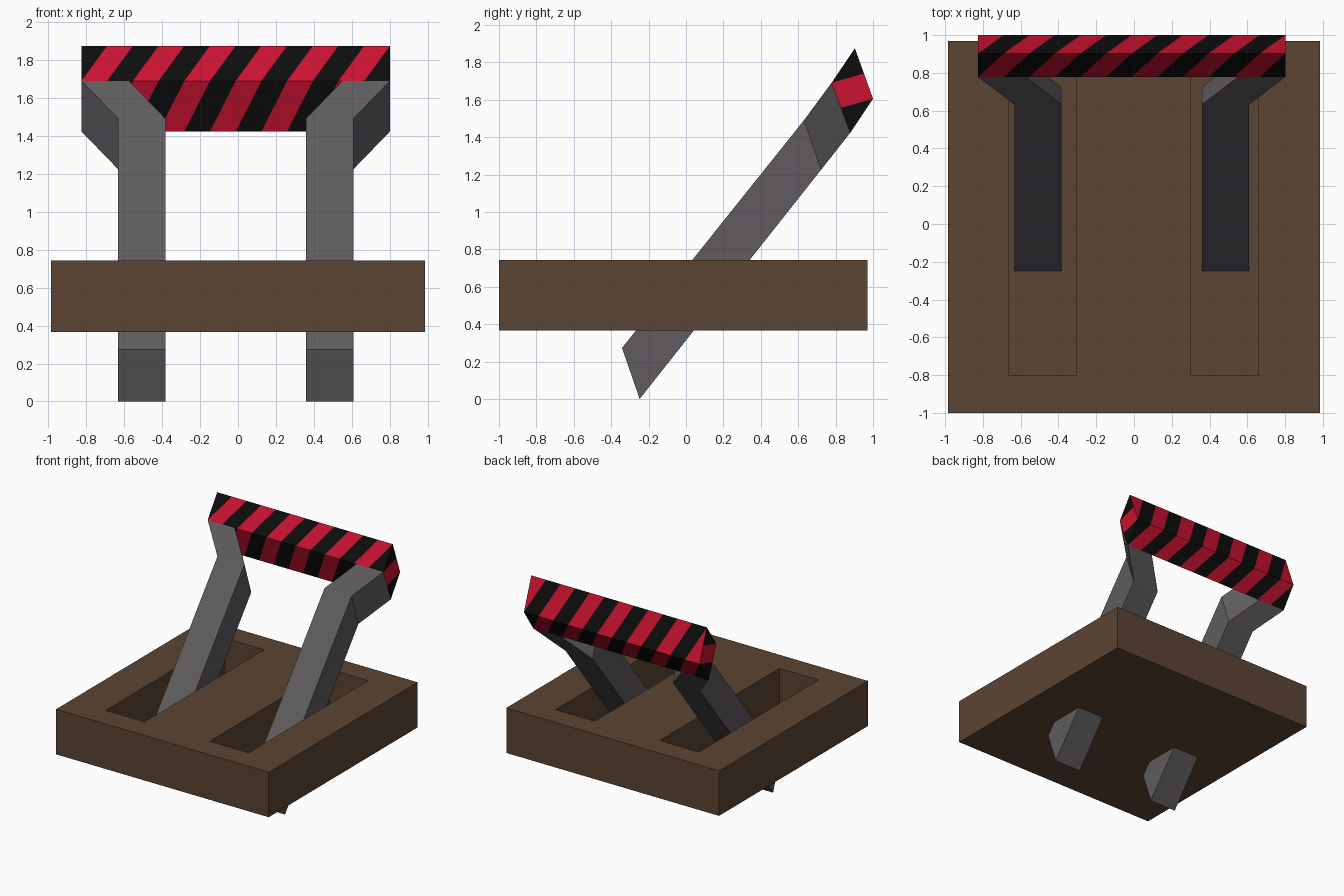
import bpy

if "Cube" in bpy.data.objects:
    bpy.data.objects.remove(bpy.data.objects["Cube"])

CX = -0.012          # mirror plane of the handle


def material(name, rgb):
    m = bpy.data.materials.new(name)
    m.diffuse_color = (*rgb, 1)
    m.use_nodes = True
    m.node_tree.nodes["Principled BSDF"].inputs["Base Color"].default_value = m.diffuse_color
    return m


BROWN = material("brown", (0.105, 0.058, 0.033))
GREY = material("dark_grey", (0.115, 0.105, 0.112))
BLACK = material("black", (0.004, 0.004, 0.004))
RED = material("red", (0.6, 0.006, 0.03))


def mesh_object(name, verts, faces, mats, indices=None):
    me = bpy.data.meshes.new(name)
    me.from_pydata(verts, [], faces)
    for m in mats:
        me.materials.append(m)
    if indices:
        me.polygons.foreach_set("material_index", indices)
    me.update()
    ob = bpy.data.objects.new(name, me)
    bpy.context.collection.objects.link(ob)
    return ob


def box(name, x, y, z, mat):
    bpy.ops.mesh.primitive_cube_add(size=1, location=[sum(r) / 2 for r in (x, y, z)])
    ob = bpy.context.object
    ob.name = name
    ob.scale = [r[1] - r[0] for r in (x, y, z)]
    bpy.ops.object.transform_apply(location=True, rotation=False, scale=True)
    ob.data.materials.append(mat)
    return ob


# base block with two blind slots
base = box("base", (-0.985, 0.985), (-1, 0.97), (0.365, 0.742), BROWN)
for x in ((-0.665, -0.305), (0.30, 0.66)):
    cutter = box("slot_cutter", x, (-0.8, 0.78), (0.39, 1.0), BROWN)
    cutter.hide_render = True
    mod = base.modifiers.new("slot", 'BOOLEAN')
    mod.operation, mod.solver, mod.object = 'DIFFERENCE', 'EXACT', cutter
    bpy.context.view_layer.objects.active = base
    bpy.ops.object.modifier_apply(modifier=mod.name)
    bpy.data.objects.remove(cutter)

# handle cross-section corners (y, z)
FRONT, APEX, BACK, BOTTOM = (0.778, 1.69), (0.903, 1.875), (1.0, 1.605), (0.878, 1.423)

# arms: lower end, bend, splayed upper end; each row is upper edge, lower edge, outward shift
rows = [((-0.342, 0.273), (-0.248, 0), 0), ((0.632, 1.492), (0.722, 1.225), 0), (FRONT, BOTTOM, 0.192)]
for name, s in (("left_arm", -1), ("right_arm", 1)):
    verts = []
    for up, low, shift in rows:
        xi, xo = CX + s * (0.371 + shift), CX + s * (0.621 + shift)
        verts += [(xi, *up), (xo, *up), (xo, *low), (xi, *low)]
    faces = [(0, 1, 2, 3), (11, 10, 9, 8)]
    for r in (0, 4):
        faces += [(r + (k + 1) % 4, r + k, r + k + 4, r + (k + 1) % 4 + 4) for k in range(4)]
    if s > 0:
        faces = [f[::-1] for f in faces]
    mesh_object(name, verts, [f[::-1] for f in faces], [GREY])

# striped handle: stripes shift by one step at every corner of the section
N, X0, X1 = 12, CX - 0.813, CX + 0.813
verts, faces, cols = [], [], []
for y, z in (BOTTOM, FRONT, APEX, BACK):
    verts += [(X0 + (X1 - X0) * i / N, y, z) for i in range(N + 1)]


def v(corner, i):
    return (corner % 4) * (N + 1) + i


for c in range(4):
    first = c % 2                      # red stripes start on odd corners
    for i in range(N - 1):
        faces.append((v(c, i), v(c + 1, i + 1), v(c + 1, i + 2), v(c, i + 1)))
        cols.append((i + first) % 2)
    faces.append((v(c, 0), v(c + 1, 0), v(c + 1, 1)))
    cols.append(1 - first if N % 2 else (first + 1) % 2)
    faces.append((v(c, N - 1), v(c + 1, N), v(c, N)))
    cols.append((N - 1 + first) % 2)

# handle ends: black corners with a red band between
for x, flip in ((X0, False), (X1, True)):
    p = [(APEX[k] + BACK[k]) / 2 for k in (0, 1)]
    q = [(FRONT[k] + BOTTOM[k]) / 2 for k in (0, 1)]
    for poly, col in (((FRONT, APEX, p), 0), ((q, FRONT, p, BACK), 1), ((BOTTOM, q, BACK), 0)):
        n = len(verts)
        verts += [(x, *a) for a in poly]
        f = list(range(n, n + len(poly)))
        faces.append(f if flip else f[::-1])
        cols.append(col)
# outward winding for stripes and ends
mesh_object("striped_handle", verts, [tuple(f)[::-1] for f in faces], [BLACK, RED], cols)
